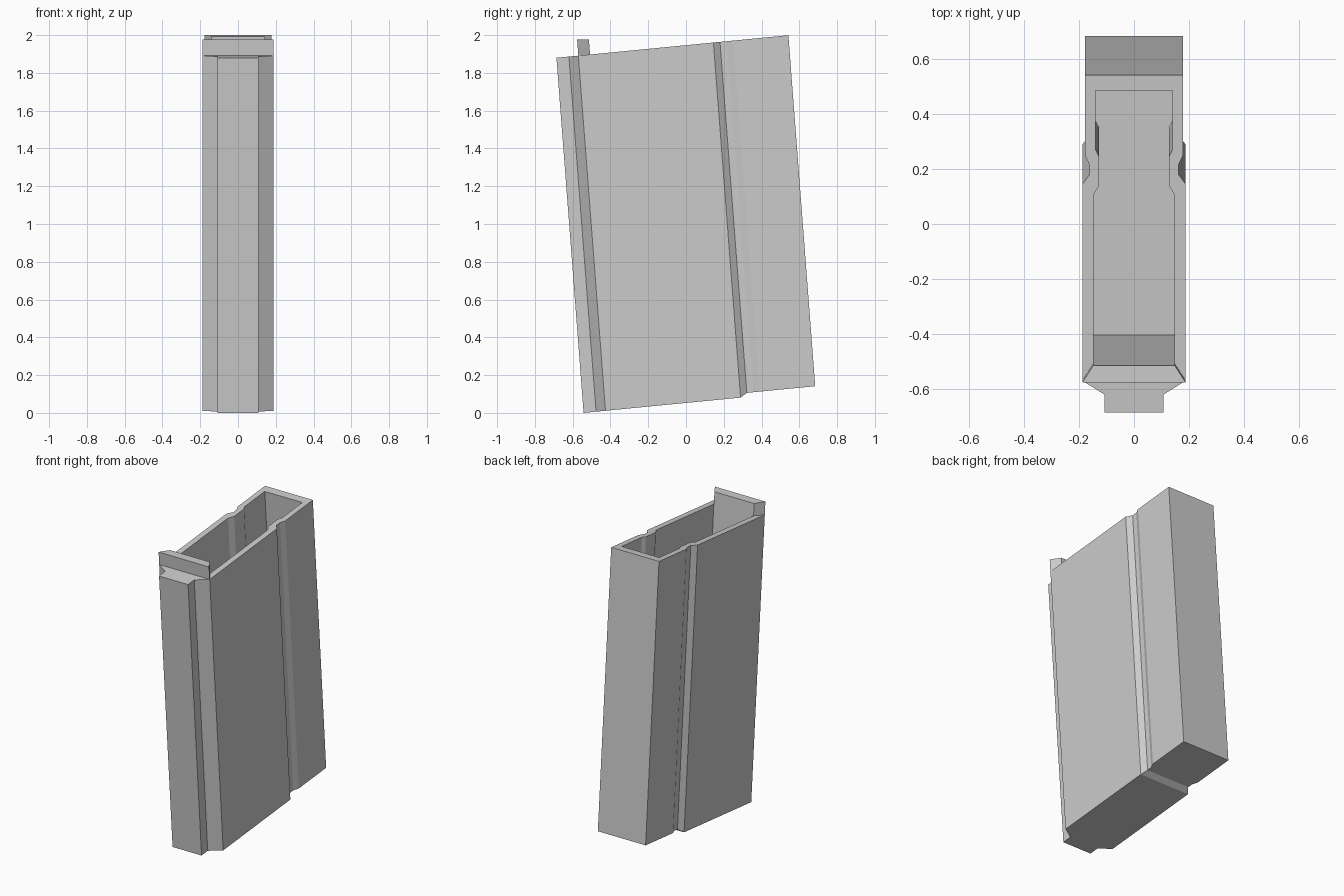
import bpy, bmesh

if "Cube" in bpy.data.objects:
    bpy.data.objects.remove(bpy.data.objects["Cube"])

LEAN = 0.0765    # forward lean (y per unit of height)
SLOPE = 0.0972   # rise of the rim and base towards the back
STEP = 0.022     # rear part of the base sits higher

# Half cross-sections at the rim: (half width, y), front to back
OUTER = [(.108, -.686), (.108, -.62), (.188, -.57), (.188, .145),
         (.162, .18), (.162, .215), (.178, .25), (.178, .542)]
INNER = [(.148, -.508), (.148, .105), (.127, .14),
         (.127, .245), (.14, .27), (.14, .485)]


def rim(y):
    return 1.88 + SLOPE * (y + .686)


def base_depth(y):
    """Distance down the leaning axis from the rim to the stepped base."""
    lift = STEP if y > .16 else 0
    return (rim(y) - lift - SLOPE * (y + .543)) / (1 + SLOPE * LEAN)


def rows(bm, profile, depth):
    """Mirrored pairs of vertices, moved down the leaning axis."""
    out = []
    for x, y in profile:
        t = depth(y)
        out.append([bm.verts.new((s * x, y + LEAN * t, rim(y) - t)) for s in (-1, 1)])
    return out


def cap(bm, r):
    for a, b in zip(r, r[1:]):
        bm.faces.new((a[0], a[1], b[1], b[0]))


def sides(bm, a, b):
    """Side walls joining two matching sets of rows."""
    for s in (0, 1):
        for i in range(len(a) - 1):
            bm.faces.new((a[i][s], a[i + 1][s], b[i + 1][s], b[i][s]))


def ends(bm, a, b):
    for i in (0, -1):
        bm.faces.new((a[i][0], a[i][1], b[i][1], b[i][0]))


def finish(bm, name):
    bmesh.ops.recalc_face_normals(bm, faces=bm.faces)
    me = bpy.data.meshes.new(name)
    bm.to_mesh(me)
    bm.free()
    ob = bpy.data.objects.new(name, me)
    bpy.context.collection.objects.link(ob)


# Hollow leaning box with side grooves, front rib and inner floor
bm = bmesh.new()
top = rows(bm, OUTER, lambda y: 0)
bottom = rows(bm, OUTER, base_depth)
lip = rows(bm, INNER, lambda y: 0)
floor = rows(bm, INNER, lambda y: 1.37)
for a, b in ((top, bottom), (lip, floor), (top[2:], lip)):
    sides(bm, a, b)
    ends(bm, a, b)
cap(bm, bottom)
cap(bm, floor)
cap(bm, top[:3])
finish(bm, "magazine_body")

# Raised tapered tab on the front of the rim
TAB = [(.188, -.57), (.148, -.508)]
bm = bmesh.new()
low = rows(bm, TAB, lambda y: 0)
high = rows(bm, TAB, lambda y: rim(y) - 1.978)
sides(bm, low, high)
ends(bm, low, high)
cap(bm, low)
cap(bm, high)
finish(bm, "front_tab")
